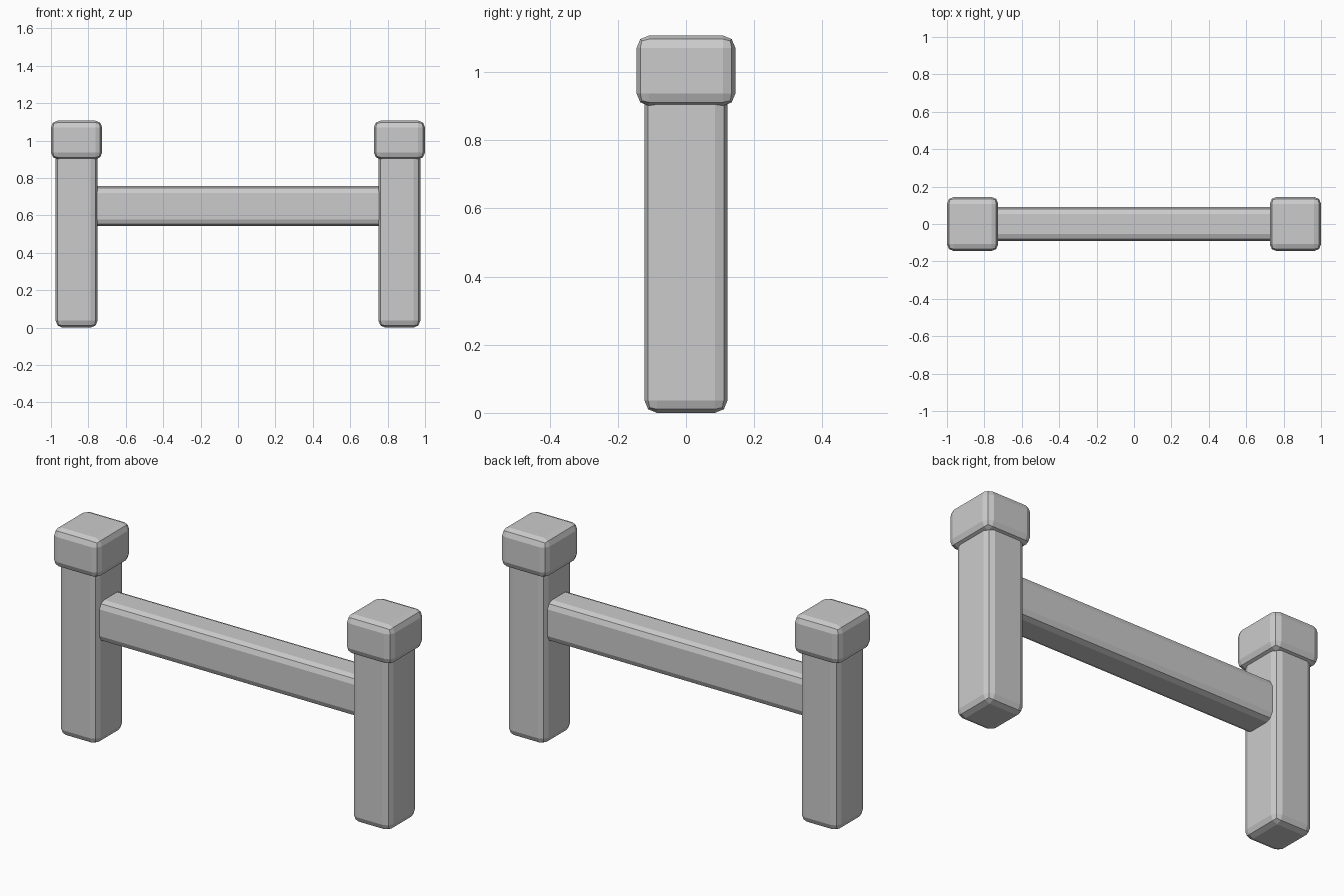
import bpy
import bmesh
from mathutils import Vector

cube = bpy.data.objects.get("Cube")
if cube:
    bpy.data.objects.remove(cube, do_unlink=True)

# Single plain grey
grey = bpy.data.materials.new("plain_grey")
grey.use_nodes = True
colour = (0.6, 0.6, 0.6, 1)
grey.diffuse_color = colour
grey.node_tree.nodes["Principled BSDF"].inputs["Base Color"].default_value = colour


def rounded_block(name, low, high, bevel=0.037):
    """Box between two corners with two-step chamfered edges."""
    low, high = Vector(low), Vector(high)
    size, centre = high - low, (low + high) / 2
    bm = bmesh.new()
    bmesh.ops.create_cube(bm, size=1)
    for v in bm.verts:
        v.co = Vector(a * b for a, b in zip(v.co, size)) + centre
    bmesh.ops.bevel(bm, geom=bm.edges[:], offset=bevel, segments=2,
                    profile=0.5, affect='EDGES')
    mesh = bpy.data.meshes.new(name)
    bm.to_mesh(mesh)
    bm.free()
    mesh.materials.append(grey)
    obj = bpy.data.objects.new(name, mesh)
    bpy.context.collection.objects.link(obj)


# Posts with their caps
for side, s in (("left", 1), ("right", -1)):
    x = s * 0.863
    rounded_block(side + "_post", (x - 0.112, -0.122, 0), (x + 0.112, 0.122, 0.94))
    rounded_block(side + "_cap", (x - 0.137, -0.145, 0.9), (x + 0.137, 0.145, 1.107))

# Rail running between the posts
rounded_block("cross_rail", (-0.82, -0.091, 0.542), (0.82, 0.091, 0.758))
